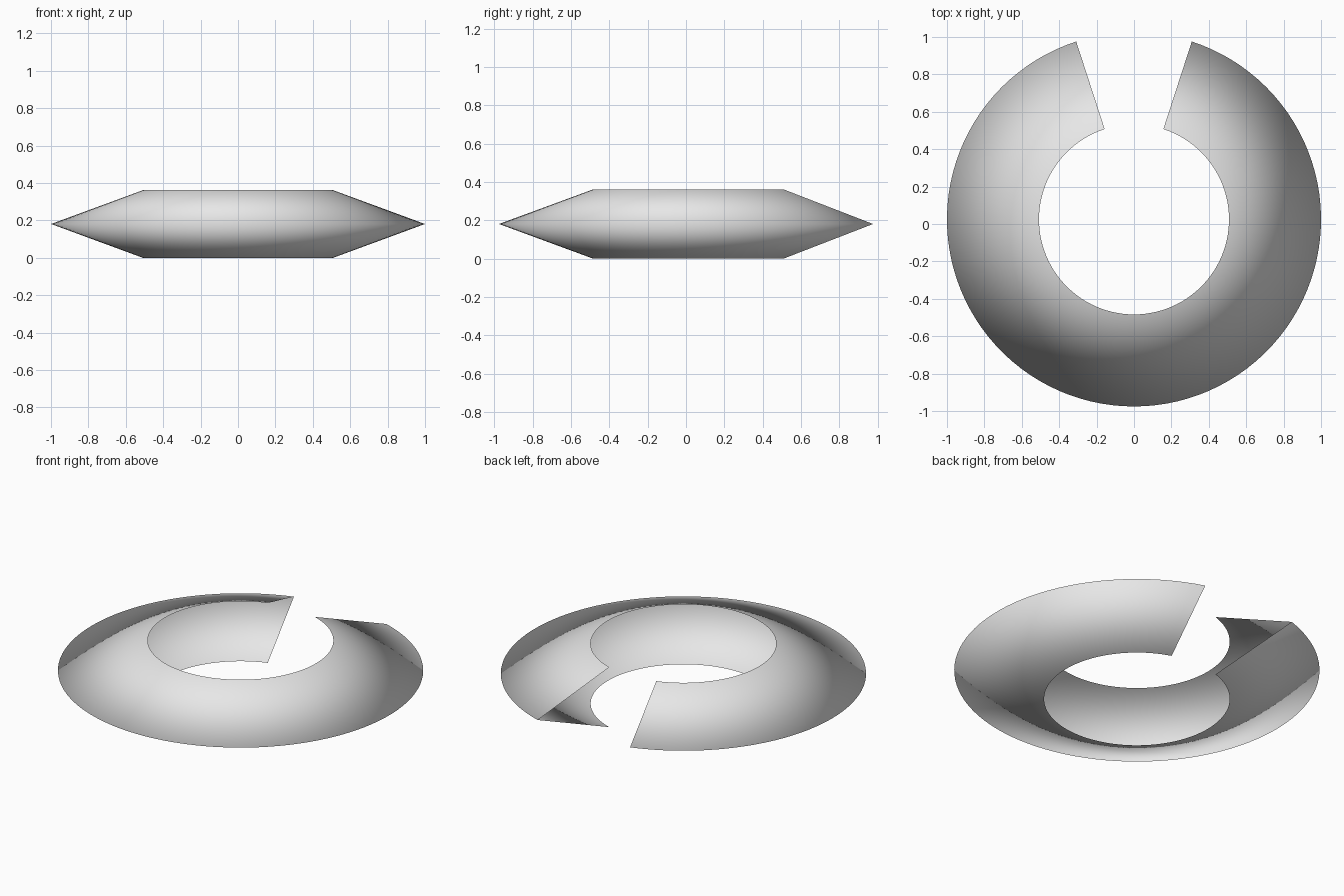
import bpy
import bmesh
from math import radians, cos, sin
from mathutils import Vector

cube = bpy.data.objects.get("Cube")
if cube:
    bpy.data.objects.remove(cube, do_unlink=True)

INNER, OUTER, HEIGHT = 0.508, 1.0, 0.362
GAP = 36          # opening at the back, in degrees
STEPS = 96
CENTRE = Vector((0, 0.0245, 0))

# Plain grey material
grey = bpy.data.materials.new("light_grey")
grey.use_nodes = True
colour = (0.8, 0.8, 0.8, 1)
grey.diffuse_color = colour
grey.node_tree.nodes["Principled BSDF"].inputs["Base Color"].default_value = colour

# V-shaped profile at one side of the gap
bm = bmesh.new()
start = radians(90 + GAP / 2)
profile = [(INNER, 0), (OUTER, HEIGHT / 2), (INNER, HEIGHT)]
verts = [bm.verts.new(CENTRE + Vector((r * cos(start), r * sin(start), z)))
         for r, z in profile]
edges = [bm.edges.new(pair) for pair in zip(verts, verts[1:])]

# Sweep the profile round to the other side of the gap
bmesh.ops.spin(bm, geom=verts + edges, cent=CENTRE, axis=(0, 0, 1),
               angle=radians(360 - GAP), steps=STEPS)

# Point every face outward and smooth across the rim
bm.normal_update()
for face in bm.faces:
    if face.normal.dot(face.calc_center_median() - CENTRE - Vector((0, 0, HEIGHT / 2))) < 0:
        face.normal_flip()
    face.smooth = True

mesh = bpy.data.meshes.new("open_ring_shell")
bm.to_mesh(mesh)
bm.free()
mesh.materials.append(grey)
ring = bpy.data.objects.new("open_ring_shell", mesh)
bpy.context.collection.objects.link(ring)
